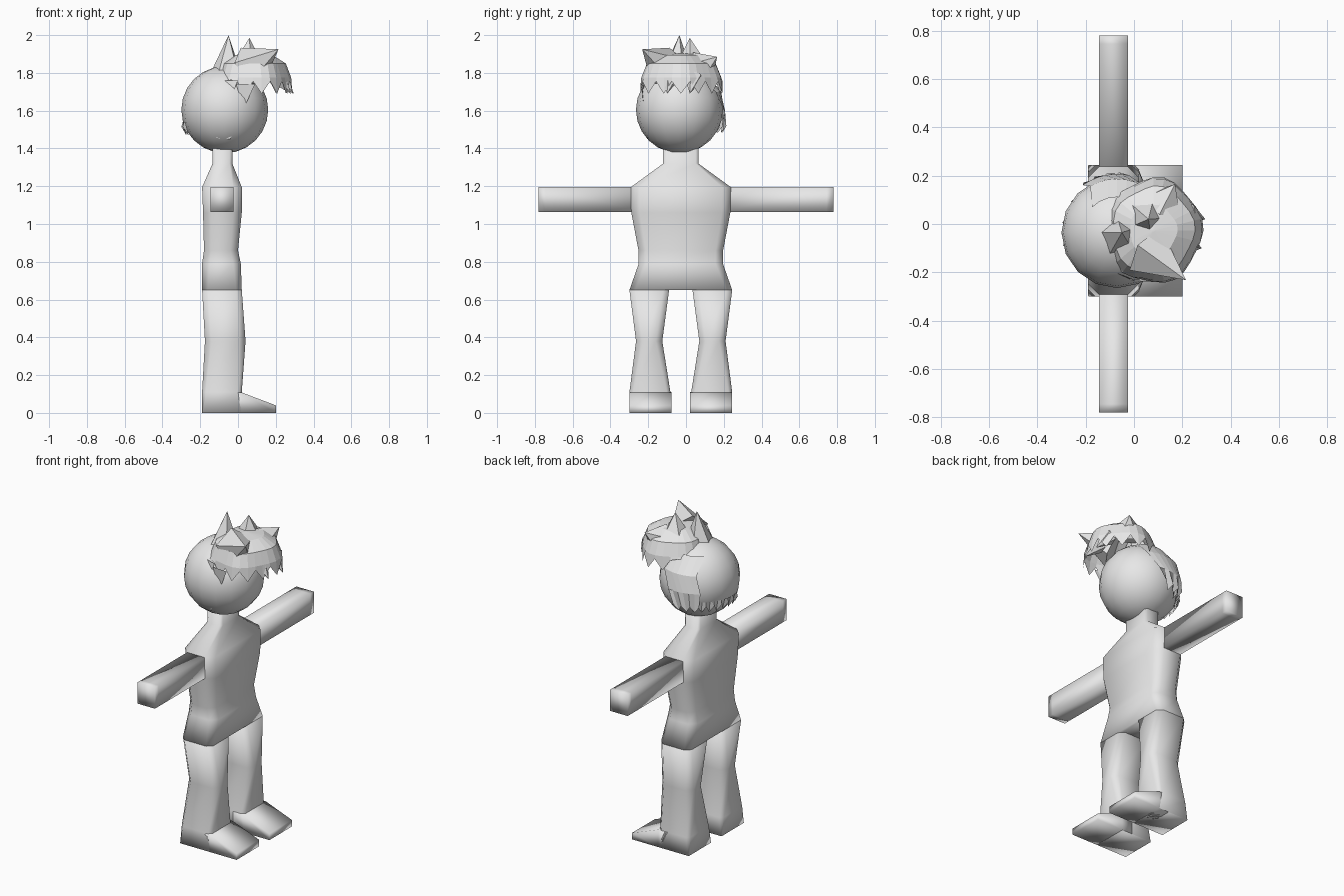
import bpy, bmesh, math
from mathutils import Vector

if "Cube" in bpy.data.objects:
    bpy.data.objects.remove(bpy.data.objects["Cube"])

grey = bpy.data.materials.new("plain_grey")
grey.diffuse_color = (0.8, 0.8, 0.8, 1)
grey.use_nodes = True
grey.node_tree.nodes["Principled BSDF"].inputs["Base Color"].default_value = grey.diffuse_color
CY = -0.0275          # symmetry plane of the body
HEAD = Vector((-0.07, -0.035, 1.605))
R = 0.23


def finish(name, bm, smooth, closed=True):
    bmesh.ops.remove_doubles(bm, verts=bm.verts, dist=0.0005)
    if closed:
        bmesh.ops.recalc_face_normals(bm, faces=bm.faces)
    me = bpy.data.meshes.new(name)
    bm.to_mesh(me)
    bm.free()
    me.materials.append(grey)
    for p in me.polygons:
        p.use_smooth = smooth
    ob = bpy.data.objects.new(name, me)
    bpy.context.collection.objects.link(ob)
    return ob


def skin(bm, rings, loop=True):
    rows = [[bm.verts.new(p) for p in r] for r in rings]
    n = len(rows[0])
    for a, b in zip(rows, rows[1:]):
        for i in range(n if loop else n - 1):
            j = (i + 1) % n
            bm.faces.new((a[i], a[j], b[j], b[i]))
    return rows


def section(z, x0, x1, y0, y1, c):
    """Rectangle with corners cut by c."""
    return [(x0 + c, y0, z), (x1 - c, y0, z), (x1, y0 + c, z), (x1, y1 - c, z),
            (x1 - c, y1, z), (x0 + c, y1, z), (x0, y1 - c, z), (x0, y0 + c, z)]


def loft(name, rings, smooth=True):
    bm = bmesh.new()
    rows = skin(bm, rings)
    bm.faces.new(rows[0])
    bm.faces.new(rows[-1])
    return finish(name, bm, smooth)


# Torso and neck: z, x0, x1, half width, corner cut
torso = [(0.65, -0.19, 0.02, 0.272, 0.03), (0.79, -0.19, 0.015, 0.223, 0.04),
         (0.86, -0.18, 0.0, 0.224, 0.04), (1.06, -0.185, 0.02, 0.262, 0.045),
         (1.195, -0.19, 0.02, 0.265, 0.045), (1.32, -0.135, -0.03, 0.093, 0.015),
         (1.43, -0.135, -0.03, 0.093, 0.015)]
loft("torso", [section(z, a, b, CY - w, CY + w, c) for z, a, b, w, c in torso])

# Legs: z, x0, x1, inner and outer distance from the symmetry plane, corner cut
leg = [(0.0, -0.19, 0.02, 0.05, 0.272, 0.003), (0.11, -0.19, 0.02, 0.055, 0.272, 0.02),
       (0.38, -0.175, 0.04, 0.098, 0.237, 0.035), (0.65, -0.19, 0.02, 0.062, 0.272, 0.03)]
for side, s in (("right", -1), ("left", 1)):
    rings = []
    for z, a, b, i, o, c in leg:
        y0, y1 = sorted((CY + s * i, CY + s * o))
        rings.append(section(z, a, b, y0, y1, c))
    loft(side + "_leg", rings)

    # Wedge-shaped foot
    y0, y1 = sorted((CY + s * 0.05, CY + s * 0.272))
    loft(side + "_foot", [[(x, y0, 0), (x, y1, 0), (x, y1, h), (x, y0, h)]
                          for x, h in ((-0.05, 0.11), (0.02, 0.108), (0.2, 0.04))])

    # Straight square arm
    loft(side + "_arm", [[(-0.145, y, 1.063), (-0.025, y, 1.063),
                          (-0.025, y, 1.195), (-0.145, y, 1.195)]
                         for y in (CY + s * 0.2, s * 0.745, s * 0.78)])

# Head
bm = bmesh.new()
bmesh.ops.create_uvsphere(bm, u_segments=16, v_segments=12, radius=R)
bmesh.ops.translate(bm, verts=bm.verts, vec=HEAD)
finish("head", bm, True)

# Hair cap with a toothed fringe over the brow
N = 28
HC = Vector((0.08, CY, 0))


def hair_ring(scale, height):
    pts = []
    for i in range(N):
        a = 2 * math.pi * i / N
        k = scale * (1 + 0.04 * math.sin(5 * a + 1))
        z = height(i, a) if callable(height) else height
        pts.append((HC.x + 0.195 * k * math.cos(a), HC.y + 0.21 * k * math.sin(a), z))
    return pts


def fringe(i, a):
    if math.cos(a) < -0.6:
        return 1.765
    return 1.69 if i % 2 == 0 else 1.755


bm = bmesh.new()
rows = skin(bm, [hair_ring(1.03, fringe), hair_ring(1.0, 1.775), hair_ring(0.86, 1.85),
                 hair_ring(0.5, 1.895), hair_ring(0.02, 1.905)])
bm.faces.new(rows[-1])
finish("hair_cap", bm, False, False)

# Hair spikes: base centre, base radius, tip
spikes = [((-0.06, -0.05, 1.80), 0.085, (-0.05, -0.035, 2.0)),
          ((0.05, 0.03, 1.85), 0.085, (0.06, 0.02, 1.985)),
          ((0.06, -0.11, 1.83), 0.115, (0.215, -0.232, 1.925)),
          ((0.12, 0.08, 1.83), 0.09, (0.17, 0.165, 1.885)),
          ((0.22, 0.04, 1.78), 0.05, (0.295, 0.02, 1.69)),
          ((0.2, -0.08, 1.79), 0.055, (0.28, -0.1, 1.69))]
for n, (base, r, tip) in enumerate(spikes):
    base, tip = Vector(base), Vector(tip)
    q = (tip - base).to_track_quat('Z', 'Y')
    bm = bmesh.new()
    ring = [bm.verts.new(base + q @ Vector((r * math.cos(t), r * math.sin(t), 0)))
            for t in (0.4 + 2 * math.pi * i / 5 for i in range(5))]
    top = bm.verts.new(tip)
    for i in range(5):
        bm.faces.new((ring[i], ring[(i + 1) % 5], top))
    bm.faces.new(ring)
    finish("hair_spike_%d" % (n + 1), bm, False)


def on_head(deg, z, gap):
    """Point just outside the head at an angle and height."""
    a = math.radians(deg)
    r = math.sqrt(max(R * R - (z - HEAD.z) ** 2, 0)) + gap
    return (HEAD.x + r * math.cos(a), HEAD.y + r * math.sin(a), z)


# Hanging side lock and a short toothed nape band
def sheet(name, rows):
    bm = bmesh.new()
    skin(bm, rows, False)
    finish(name, bm, False, False)


sheet("side_lock", [[on_head(d, 1.79, 0.01) for d in range(45, 136, 15)],
                    [on_head(d, 1.70, 0.012) for d in range(60, 121, 10)],
                    [on_head(d, 1.60, 0.012) for d in range(78, 127, 8)],
                    [on_head(d, 1.48 if i % 2 else 1.52, 0.035)
                     for i, d in enumerate(range(88, 125, 6))]])
sheet("nape_band", [[on_head(d, 1.54, 0.002) for d in range(110, 201, 6)],
                    [on_head(d, 1.47 if i % 2 else 1.515, 0.018)
                     for i, d in enumerate(range(110, 201, 6))]])

# Small flap low on the right of the head and a pointed tuft by the temple
bm = bmesh.new()
for tri in (((-0.12, -0.20, 1.455), (-0.04, -0.205, 1.45), (-0.02, -0.215, 1.505)),
            ((-0.01, -0.235, 1.74), (0.03, -0.22, 1.61), (0.09, -0.24, 1.74)),
            ((-0.08, -0.2, 1.76), (-0.03, -0.225, 1.69), (0.0, -0.23, 1.76))):
    bm.faces.new([bm.verts.new(p) for p in tri])
finish("temple_tufts", bm, False, False)
